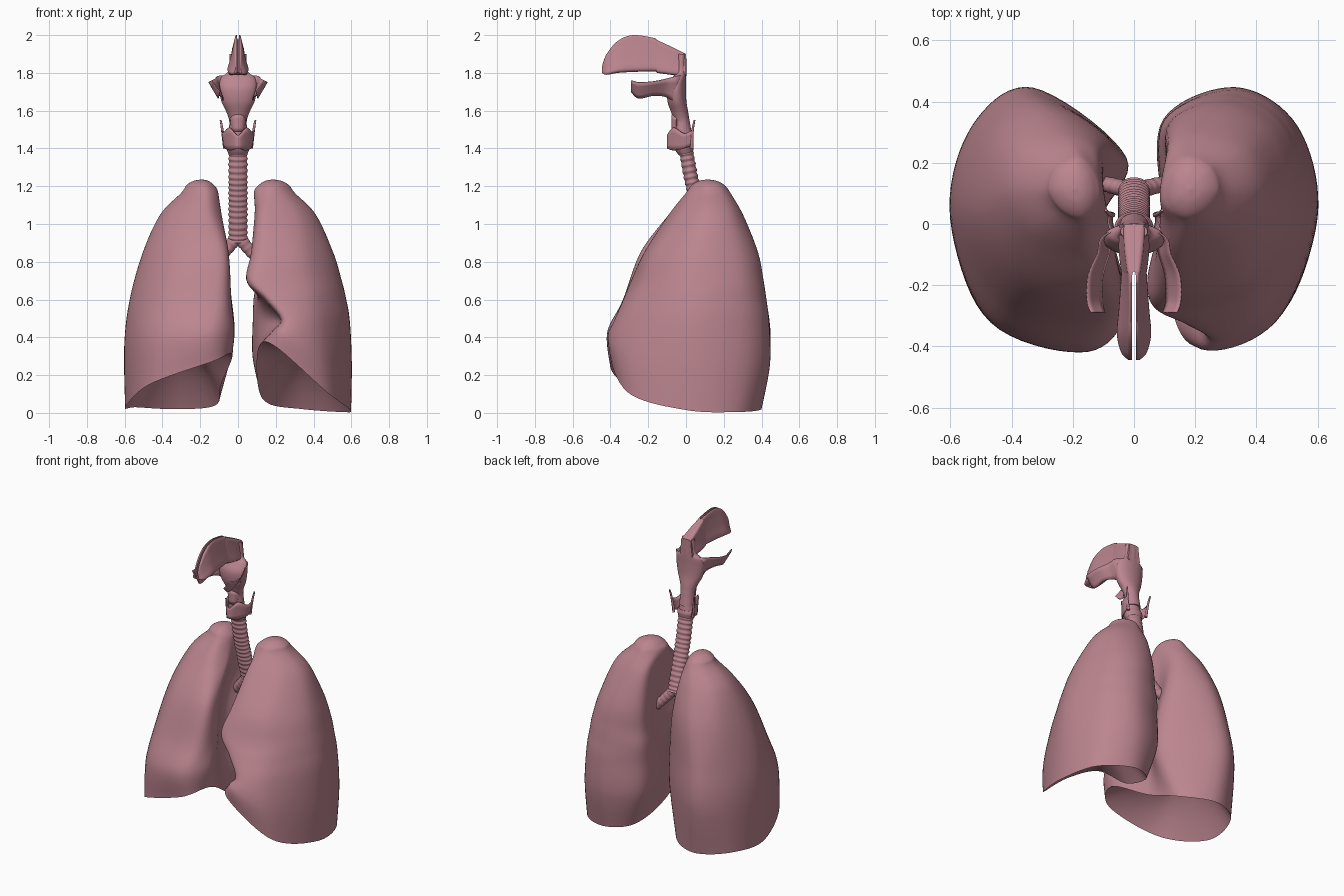
import bpy, bmesh, math
from mathutils import Vector

mat = bpy.data.materials.new("tissue_pink")
mat.diffuse_color = (0.5, 0.235, 0.275, 1)


def spline(pts, n, closed=False):
    """Catmull-Rom resampling of tuples to n points."""
    m = len(pts)
    get = (lambda i: pts[i % m]) if closed else (lambda i: pts[min(max(i, 0), m - 1)])
    out = []
    for k in range(n):
        f = k * m / n if closed else k * (m - 1) / (n - 1)
        i = int(f) if closed else min(int(f), m - 2)
        t = f - i
        out.append(tuple(0.5 * (2 * b + (c - a) * t + (2 * a - 5 * b + 4 * c - d) * t * t
                                + (3 * b - a - 3 * c + d) * t ** 3)
                         for a, b, c, d in zip(get(i - 1), get(i), get(i + 1), get(i + 2))))
    return out


def skin(name, rings, closed=True, cap=True, angle=40, thick=0):
    """Joins successive rings of points into a smooth skin."""
    bm = bmesh.new()
    vs = [[bm.verts.new(p) for p in r] for r in rings]
    n = len(rings[0])
    for a, b in zip(vs, vs[1:]):
        for i in range(n if closed else n - 1):
            j = (i + 1) % n
            bm.faces.new((a[i], a[j], b[j], b[i]))
    if cap and closed:
        bm.faces.new(vs[0])
        bm.faces.new(vs[-1])
    bmesh.ops.remove_doubles(bm, verts=bm.verts, dist=1e-5)
    bmesh.ops.recalc_face_normals(bm, faces=bm.faces)
    me = bpy.data.meshes.new(name)
    bm.to_mesh(me)
    bm.free()
    me.shade_smooth()
    me.set_sharp_from_angle(angle=math.radians(angle))
    me.materials.append(mat)
    ob = bpy.data.objects.new(name, me)
    bpy.context.collection.objects.link(ob)
    if thick:
        so = ob.modifiers.new("thickness", 'SOLIDIFY')
        so.thickness = thick
        so.offset = 0
    return ob


def tube(name, path, radius, n=24, steps=24, flat=1.0):
    """Round tube; radius is a function of 0..1 along the path."""
    ps = [Vector(p) for p in spline(path, steps)]
    rings = []
    for k, p in enumerate(ps):
        t = (ps[min(k + 1, steps - 1)] - ps[max(k - 1, 0)]).normalized()
        a = t.cross(Vector((0, 1, 0))).normalized()
        b = t.cross(a) * flat
        r = radius(k / (steps - 1))
        rings.append([p + (a * math.cos(w) + b * math.sin(w)) * r
                      for w in (math.tau * i / n for i in range(n))])
    return skin(name, rings)


def column(name, secs, steps=40):
    """Upright elliptical column from (z, y, half width, half depth)."""
    rings = [[(rx * math.cos(w), y + ry * math.sin(w), z)
              for w in (math.tau * i / 32 for i in range(32))]
             for z, y, rx, ry in spline(secs, steps)]
    return skin(name, rings)


def shield(name, half, squeeze, thick):
    """Symmetric curved wall from (x, y, bottom, top), narrowed at the bottom."""
    path = half + [(-x, y, b, t) for x, y, b, t in half[-2::-1]]
    rings = []
    for x, y, b, t in spline(path, 49):
        rings.append([(x * (squeeze + (1 - squeeze) * f), y, b + (t - b) * f)
                      for f in (0, .25, .5, .75, 1)])
    return skin(name, rings, closed=False, thick=thick)


def lung(name, side, secs, rim, peak, centre):
    """Loft of outlines from apex to a raised rim, closed by a hollow dome."""
    ctrl = []
    for z, c in secs:
        k = max(0, 1 - z / .5)
        ctrl.append([(c[2 * i], c[2 * i + 1], z + rim[i] * k) for i in range(8)])
    top = ctrl[0]
    cx, cy = sum(p[0] for p in top) / 8, sum(p[1] for p in top) / 8
    for f, z in ((.75, 1.205), (.4, 1.228), (0.0, 1.236)):
        ring = [(cx + (x - cx) * f, cy + (y - cy) * f, z) for x, y, _ in top]
        ctrl.insert(len(ctrl) - len(secs), ring)
    ctrl[0], ctrl[2] = ctrl[2], ctrl[0]
    outlines = [spline(c, 72, True) for c in ctrl]
    cols = [spline([o[i] for o in outlines], 70) for i in range(72)]
    rings = [[c[k] for c in cols] for k in range(70)]
    edge = rings[-1]
    for f in (.96, .88, .76, .6, .4, .2, 0):
        rings.append([(centre[0] + (x - centre[0]) * f, centre[1] + (y - centre[1]) * f,
                       peak + (z - peak) * f * f) for x, y, z in edge])
    rings = [[(side * x, y, max(z, 0)) for x, y, z in r] for r in rings]
    skin(name, rings, cap=False, angle=50)


# Lungs: outlines run front, front side, side, back side, back, inner back, hilum, inner front
lung("right_lung", -1, [
    (1.165, (.17, .00, .25, .03, .30, .11, .27, .20, .19, .235, .13, .19, .105, .11, .12, .04)),
    (1.05, (.16, -.09, .33, -.04, .41, .10, .37, .24, .24, .30, .12, .25, .10, .11, .09, .00)),
    (.85, (.11, -.24, .36, -.18, .50, .04, .45, .28, .28, .38, .08, .26, .12, .05, .05, -.15)),
    (.60, (.11, -.33, .41, -.27, .57, .02, .505, .30, .32, .425, .04, .23, .11, .00, .035, -.20)),
    (.35, (.15, -.415, .46, -.32, .60, .02, .53, .32, .33, .445, .03, .22, .11, .00, .02, -.26)),
    (0, (.14, -.40, .47, -.32, .595, .00, .54, .28, .33, .40, .12, .28, .09, .03, .03, -.25))],
    (.27, .15, .03, .03, .02, .04, .15, .31), .36, (.33, .02))
lung("left_lung", 1, [
    (1.165, (.17, .00, .25, .03, .30, .11, .27, .20, .18, .235, .11, .19, .085, .11, .10, .04)),
    (1.05, (.14, -.09, .32, -.04, .41, .10, .37, .24, .24, .30, .12, .27, .10, .13, .09, .00)),
    (.85, (.14, -.22, .36, -.17, .50, .04, .45, .28, .29, .38, .115, .32, .11, .10, .07, -.14)),
    (.70, (.12, -.29, .39, -.22, .545, .02, .49, .30, .31, .41, .11, .33, .11, .10, .045, -.20)),
    (.60, (.18, -.33, .41, -.26, .57, .02, .505, .31, .32, .425, .10, .34, .10, .10, .13, -.20)),
    (.48, (.25, -.375, .44, -.29, .59, .02, .52, .32, .33, .44, .10, .34, .10, .08, .21, -.20)),
    (.25, (.23, -.41, .46, -.32, .60, .02, .535, .32, .33, .445, .10, .34, .095, .06, .17, -.23)),
    (0, (.20, -.40, .47, -.31, .595, .00, .545, .28, .34, .40, .16, .31, .105, .05, .11, -.21))],
    (.35, .11, .015, .005, .02, .05, .15, .35), .33, (.34, .02))

# Windpipe with cartilage rings, then the branching airways
tube("windpipe", [(0, 0, 1.39), (0, .03, 1.23), (0, .072, 1.07), (0, .115, .91)],
     lambda t: .049 + .003 * math.cos(t * math.tau * 17), 32, 137, .75)
for side, n in ((-1, "right"), (1, "left")):
    tube(n + "_bronchus", [(0, .105, .94), (side * .05, .12, .875), (side * .12, .135, .80),
                           (side * .2, .14, .73)],
         lambda t: .034 - .008 * t + .001 * math.cos(t * math.tau * 9), 20, 73, .85)
    for i, end in enumerate(((.2, .17, .86), (.2, .22, .70), (.17, .08, .62))):
        tube(f"{n}_branch_{i}", [(side * .1, .13, .82), (side * .14, .14, .79),
                                 (side * end[0], end[1], end[2])], lambda t: .022 - .006 * t, 12, 12)
    # Upper horns of the voice box
    tube(n + "_horn", [(side * .07, .03, 1.40), (side * .078, .032, 1.46),
                       (side * .085, .037, 1.51), (side * .092, .045, 1.55)],
         lambda t: .009 - .004 * t, 10, 14)

# Voice box
column("cricoid_ring", [(1.365, .0, .047, .038), (1.385, -.008, .056, .046),
                        (1.41, -.012, .064, .053), (1.43, -.01, .055, .045)], 16)
column("larynx_core", [(1.42, -.01, .052, .045), (1.47, -.02, .05, .045),
                       (1.53, -.02, .046, .042), (1.57, -.028, .046, .042)], 16)
shield("thyroid_cartilage", [(.085, .04, 1.42, 1.50), (.08, -.01, 1.40, 1.48),
                             (.045, -.065, 1.39, 1.51), (0, -.098, 1.40, 1.47)], .85, .006)
shield("epiglottis", [(.04, -.05, 1.49, 1.56), (.025, -.068, 1.49, 1.575),
                      (0, -.075, 1.49, 1.58)], .8, .006)

# Throat, and the mouth walls flaring forward from it
column("throat", [(1.46, .0, .045, .035), (1.54, -.02, .046, .04), (1.59, -.033, .06, .045),
                  (1.65, -.048, .088, .05), (1.72, -.05, .10, .05),
                  (1.775, -.035, .09, .036), (1.81, -.026, .052, .028), (1.90, -.024, .045, .025)], 50)
shield("mouth_walls", [(.14, -.29, 1.70, 1.76), (.153, -.25, 1.665, 1.75), (.15, -.17, 1.68, 1.755),
                       (.12, -.10, 1.67, 1.77), (.10, -.04, 1.63, 1.785),
                       (0, -.005, 1.61, 1.785)], .68, .005)

# Nasal cavity: two halves split in front, joined behind
nose = [(-.445, 1.80, 1.835, .018, .012, .006), (-.42, 1.79, 1.90, .042, .018, .006),
        (-.36, 1.80, 1.97, .056, .02, .006), (-.28, 1.805, 2.0, .05, .016, .006),
        (-.17, 1.808, 1.985, .042, .018, .006), (-.15, 1.80, 1.972, .043, .022, 0),
        (-.08, 1.79, 1.94, .05, .03, 0), (0, 1.78, 1.90, .046, .035, 0)]
for side, n in ((-1, "right"), (1, "left")):
    rings = []
    for y, zb, zt, wb, wt, gap in spline(nose, 50):
        h = zt - zb
        ring = [(gap, zb), (wb * .6, zb), (wb, zb + .08 * h), (wb * .6 + wt * .4, zb + .4 * h),
                (wb * .2 + wt * .8, zb + .75 * h), (wt, zt - .06 * h), (wt * .6, zt), (gap, zt),
                (gap, zb + .5 * h)]
        rings.append([(side * max(x, gap), y, min(max(z, zb), zt)) for x, z in spline(ring, 36, True)])
    skin(n + "_nasal_cavity", rings)
